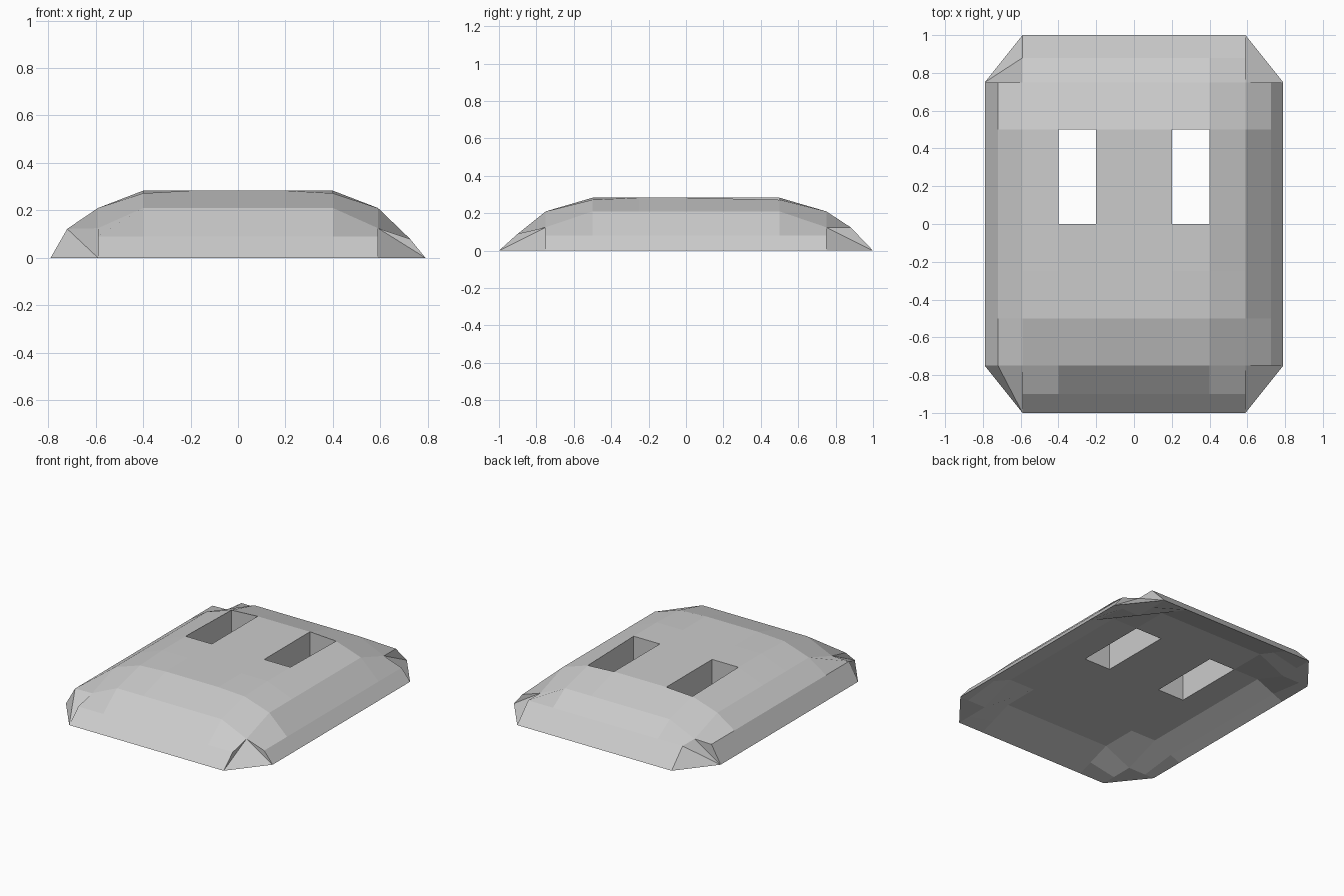
import bpy, bmesh

if "Cube" in bpy.data.objects:
    bpy.data.objects.remove(bpy.data.objects["Cube"])

# grid lines and height profiles (outer dome / hollow underside)
XS = [-.79, -.72, -.59, -.4, -.2, .2, .4, .59, .725, .79]
YS = [-1, -.9, -.75, -.5, -.25, 0, .5, .75, .88, 1]
PX = [0, .122, .21, .283, .283, .283, .283, .21, .08, 0]
PY = [0, .09, .21, .283, .283, .283, .283, .21, .125, 0]
IX = [0, .031, .088, .088, .088, .088, .088, .088, .029, 0]
IY = [0, .035, .088, .088, .088, .088, .088, .088, .042, 0]
NX, NY = len(XS), len(YS)


def outer(i, j):
    if j in (0, 1, NY - 2, NY - 1):
        return PY[j]
    if i in (0, 1, NX - 2, NX - 1):
        return PX[i]
    if i in (2, NX - 3) and j in (2, NY - 3):
        return .125
    if i in (3, NX - 4) and j in (3, NY - 4):
        return .272
    return PX[i] + PY[j] - .283


def inner(i, j):
    if (i < 3 or i > NX - 4) and (j < 3 or j > NY - 4):
        return 0
    return min(IX[i], IY[j])


bm = bmesh.new()
cache = {}


def vert(i, j, side):
    # the outer rim is shared by both shells
    rim = i in (0, NX - 1) or j in (0, NY - 1)
    key = (i, j, 1 if rim else side)
    if key not in cache:
        z = (outer if side else inner)(i, j)
        cache[key] = bm.verts.new((XS[i], YS[j], z))
    return cache[key]


def face(pts, flip=False):
    bm.faces.new(pts[::-1] if flip else pts)


# dome and underside, leaving out the corners and the eye openings
holes = [(3, 5), (5, 5)]
for side in (1, 0):
    for i in range(NX - 1):
        for j in range(NY - 1):
            corner = (i < 2 or i >= NX - 3) and (j < 2 or j >= NY - 3)
            if corner or (i, j) in holes:
                continue
            face([vert(a, b, side) for a, b in
                  ((i, j), (i + 1, j), (i + 1, j + 1), (i, j + 1))], not side)

# eye opening walls
for i, j in holes:
    ring = [(i, j), (i + 1, j), (i + 1, j + 1), (i, j + 1)]
    for a, b in zip(ring, ring[1:] + ring[:1]):
        face([vert(*a, 1), vert(*a, 0), vert(*b, 0), vert(*b, 1)])

# chamfered corners: a fan from a different point at each corner
for right, back, start in ((0, 0, 0), (1, 0, 2), (0, 1, 4), (1, 1, 2)):
    x = [NX - 1 - k if right else k for k in range(3)]
    y = [NY - 1 - k if back else k for k in range(3)]
    loop = [(x[2], y[0]), (x[2], y[1]), (x[2], y[2]), (x[1], y[2]), (x[0], y[2])]
    for side in (1, 0):
        pts = [vert(*p, side) for p in loop]
        first = start if side else 2
        pts = pts[first:] + pts[:first]
        for k in range(1, 4):
            face([pts[0], pts[k], pts[k + 1]], (right == back) != bool(side))

bmesh.ops.recalc_face_normals(bm, faces=bm.faces)
mesh = bpy.data.meshes.new("mask_plate")
bm.to_mesh(mesh)
bm.free()
bpy.context.collection.objects.link(bpy.data.objects.new("mask_plate", mesh))
